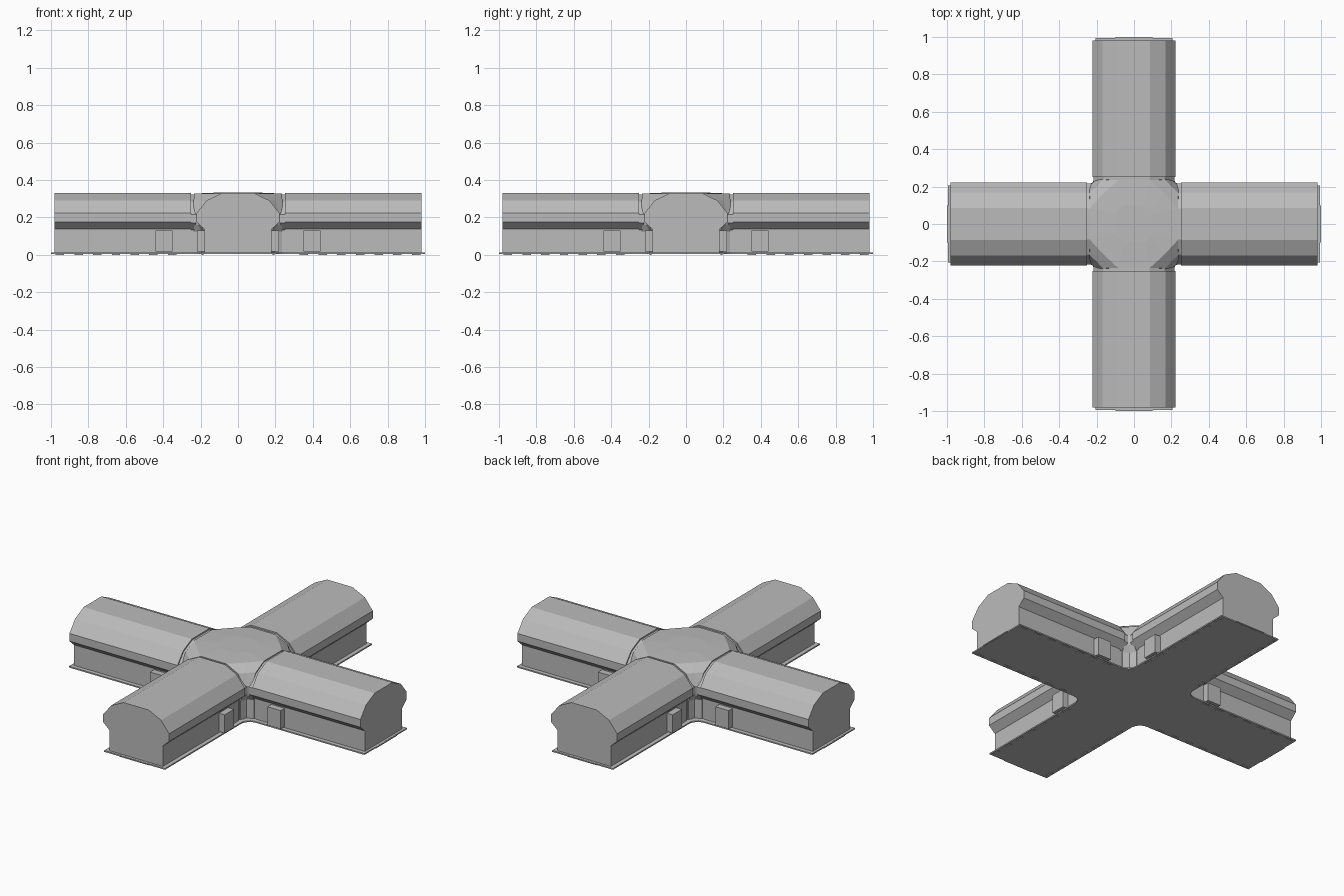
import bpy
import bmesh
from math import cos, sin, pi
from mathutils import Matrix

cube = bpy.data.objects.get("Cube")
if cube:
    bpy.data.objects.remove(cube)

grey = bpy.data.materials.new("plain_grey")
grey.use_nodes = True
colour = (0.5, 0.5, 0.5, 1)
grey.diffuse_color = colour
grey.node_tree.nodes["Principled BSDF"].inputs["Base Color"].default_value = colour


def finish(name, bm, turn=0):
    bmesh.ops.recalc_face_normals(bm, faces=bm.faces)
    bm.transform(Matrix.Rotation(turn * pi / 2, 4, "Z"))
    mesh = bpy.data.meshes.new(name)
    bm.to_mesh(mesh)
    bm.free()
    mesh.materials.append(grey)
    obj = bpy.data.objects.new(name, mesh)
    bpy.context.collection.objects.link(obj)
    return obj


def loft(rings):
    """Join closed rings of points and cap both ends."""
    bm = bmesh.new()
    loops = [[bm.verts.new(p) for p in ring] for ring in rings]
    for a, b in zip(loops, loops[1:]):
        for i in range(len(a)):
            j = (i + 1) % len(a)
            bm.faces.new((a[i], a[j], b[j], b[i]))
    bm.faces.new(loops[0])
    bm.faces.new(loops[-1])
    return bm


def box(bm, x0, x1, y0, y1, z0, z1):
    move = Matrix.Translation(((x0 + x1) / 2, (y0 + y1) / 2, (z0 + z1) / 2))
    size = Matrix.Diagonal((x1 - x0, y1 - y0, z1 - z0, 1))
    bmesh.ops.create_cube(bm, size=1, matrix=move @ size)


def four_fold(corner, z):
    """Repeat one corner's outline points around the centre."""
    ring = []
    for k in range(4):
        c, s = round(cos(k * pi / 2)), round(sin(k * pi / 2))
        ring += [(c * x - s * y, s * x + c * y, z) for x, y in corner]
    return ring


# Half cross-section of a corridor: half width, height
PROFILE = [(0.18, 0.008), (0.18, 0.137), (0.222, 0.175),
           (0.222, 0.222), (0.168, 0.29), (0.085, 0.33)]


def section(x, scale=1.0):
    half = [(w * scale, z * scale) for w, z in PROFILE]
    outline = half + [(-w, z) for w, z in reversed(half)]
    return [(x, y, z) for y, z in outline]


for turn, side in enumerate(("left", "back", "right", "front")):
    # Vaulted corridor and the recessed collar joining it to the hub
    finish(side + "_corridor", loft([section(0.252), section(0.98)]), turn)
    finish(side + "_collar", loft([section(0.225, 0.975), section(0.256, 0.975)]), turn)

    # Wall cabinets on both sides, near the hub
    bm = bmesh.new()
    for s in (-1, 1):
        y0, y1 = sorted((s * 0.17, s * 0.218))
        box(bm, 0.35, 0.44, y0, y1, 0.018, 0.13)
    finish(side + "_wall_cabinets", bm, turn)

    # Floor tongue at the corridor mouth
    bm = bmesh.new()
    box(bm, 0.95, 1.0, -0.1, 0.1, 0.005, 0.011)
    finish(side + "_floor_tongue", bm, turn)

    # Small clips under the floor edges
    bm = bmesh.new()
    for s in (-1, 1):
        for i in range(7):
            x = 0.33 + i * 0.1
            box(bm, x, x + 0.045, s * 0.19 - 0.006, s * 0.19 + 0.006, 0, 0.005)
    finish(side + "_floor_clips", bm, turn)

# Cross-shaped floor with rounded inner corners
edge, reach, radius = 0.205, 0.995, 0.06
mid = edge + radius
corner = [(reach, edge)]
for i in range(7):
    a = -pi / 2 - i * pi / 12
    corner.append((mid + radius * cos(a), mid + radius * sin(a)))
corner.append((edge, reach))
finish("floor", loft([four_fold(corner, z) for z in (0.004, 0.012)]))

# Central hub: inward corner walls rising into a faceted shallow dome
# Each level: side distance, half width of side, diagonal point, height
LEVELS = [(0.235, 0.18, 0.196, 0.006), (0.235, 0.18, 0.196, 0.125),
          (0.237, 0.2, 0.213, 0.16), (0.237, 0.205, 0.22, 0.222),
          (0.237, 0.166, 0.2, 0.289), (0.235, 0.085, 0.163, 0.327),
          (0.1, 0.05, 0.08, 0.333)]
rings = [four_fold([(d, w), (m, m), (w, d)], z) for d, w, m, z in LEVELS]
finish("central_hub", loft(rings))
